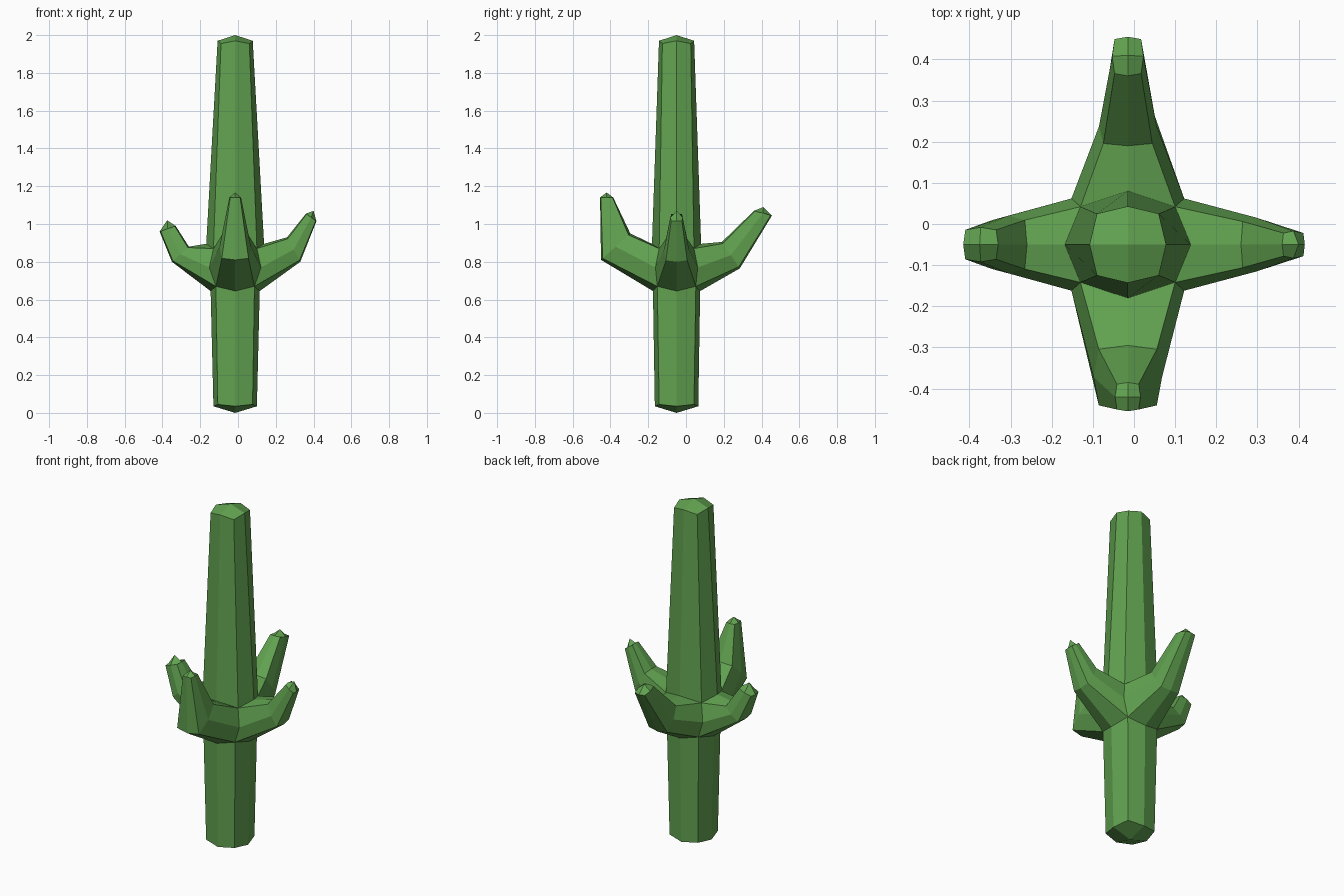
import bpy, bmesh
from mathutils import Vector

if "Cube" in bpy.data.objects:
    bpy.data.objects.remove(bpy.data.objects["Cube"])

CX, CY = -0.015, -0.05
bm = bmesh.new()


def vert(x, y, z):
    return bm.verts.new((CX + x, CY + y, z))


def trunk_ring(rx, ry, dx, dy, z_axis, z_diag):
    """Eight points: right, back right, back, ... with separate axis and diagonal radii."""
    pts = [(rx, 0), (dx, dy), (0, ry), (-dx, dy), (-rx, 0), (-dx, -dy), (0, -ry), (dx, -dy)]
    return [vert(x, y, z_diag if i % 2 else z_axis) for i, (x, y) in enumerate(pts)]


def bridge(a, b):
    for i in range(8):
        j = (i + 1) % 8
        bm.faces.new((a[i], a[j], b[j], b[i]))


def cap(ring, peak, start):
    """Four quads meeting at a raised centre."""
    for i in range(start, 8, 2):
        bm.faces.new((ring[i], ring[(i + 1) % 8], ring[(i + 2) % 8], peak))


# Trunk
foot = trunk_ring(0.115, 0.115, 0.092, 0.092, 0.035, 0.045)
low = trunk_ring(0.13, 0.125, 0.102, 0.102, 0.645, 0.67)
mid = trunk_ring(0.14, 0.14, 0.137, 0.112, 0.77, 0.77)
high = trunk_ring(0.153, 0.13, 0.115, 0.092, 0.895, 0.87)
crown = trunk_ring(0.093, 0.093, 0.075, 0.075, 1.97, 1.955)
bridge(foot, low)
bridge(high, crown)
cap(foot, vert(0, 0, 0), 0)
cap(crown, vert(0, 0, 2), 0)

# Arms: elbow (bottom, top, half width), tip (bottom, top, half width), peak; as (outward, z)
ARMS = [
    ((1, 0), ((0.345, 0.80), (0.275, 0.93), 0.066), ((0.43, 1.015), (0.375, 1.055), 0.033), (0.415, 1.07)),
    ((0, 1), ((0.335, 0.765), (0.24, 0.905), 0.07), ((0.505, 1.045), (0.41, 1.07), 0.038), (0.46, 1.09)),
    ((-1, 0), ((0.335, 0.80), (0.245, 0.88), 0.07), ((0.40, 0.96), (0.315, 0.99), 0.042), (0.36, 1.02)),
    ((0, -1), ((0.435 - 0.035, 0.81), (0.245, 0.95), 0.083), ((0.405, 1.14), (0.335, 1.14), 0.031), (0.37, 1.167)),
]
SECTION = [(-.85, -.88), (0, -1), (.85, -.88), (1, 0), (.85, .88), (0, 1), (-.85, .88), (-1, 0)]


def arm_ring(direction, bottom, top, width):
    ux, uy = direction
    b, t = Vector(bottom), Vector(top)
    c, d = (b + t) / 2, (t - b) / 2
    ring = []
    for s, k in SECTION:
        p = c + d * k
        ring.append(vert(ux * p.x - uy * s * width, uy * p.x + ux * s * width, p.y))
    return ring


for n, (direction, elbow, tip, peak) in enumerate(ARMS):
    a, b, c = (2 * n - 1) % 8, 2 * n, 2 * n + 1
    root = [low[a], low[b], low[c], mid[c], high[c], high[b], high[a], mid[a]]
    elbow_ring = arm_ring(direction, *elbow)
    tip_ring = arm_ring(direction, *tip)
    bridge(root, elbow_ring)
    bridge(elbow_ring, tip_ring)
    cap(tip_ring, vert(direction[0] * peak[0], direction[1] * peak[0], peak[1]), 1)

# Drop the unused mid points hidden inside the arms
bmesh.ops.delete(bm, geom=[v for v in bm.verts if not v.link_faces], context='VERTS')
bmesh.ops.recalc_face_normals(bm, faces=bm.faces[:])

mesh = bpy.data.meshes.new("cactus")
bm.to_mesh(mesh)
bm.free()
cactus = bpy.data.objects.new("cactus", mesh)
bpy.context.collection.objects.link(cactus)

green = bpy.data.materials.new("cactus_green")
green.diffuse_color = (0.12, 0.36, 0.08, 1)
green.use_nodes = True
green.node_tree.nodes["Principled BSDF"].inputs["Base Color"].default_value = green.diffuse_color
mesh.materials.append(green)
